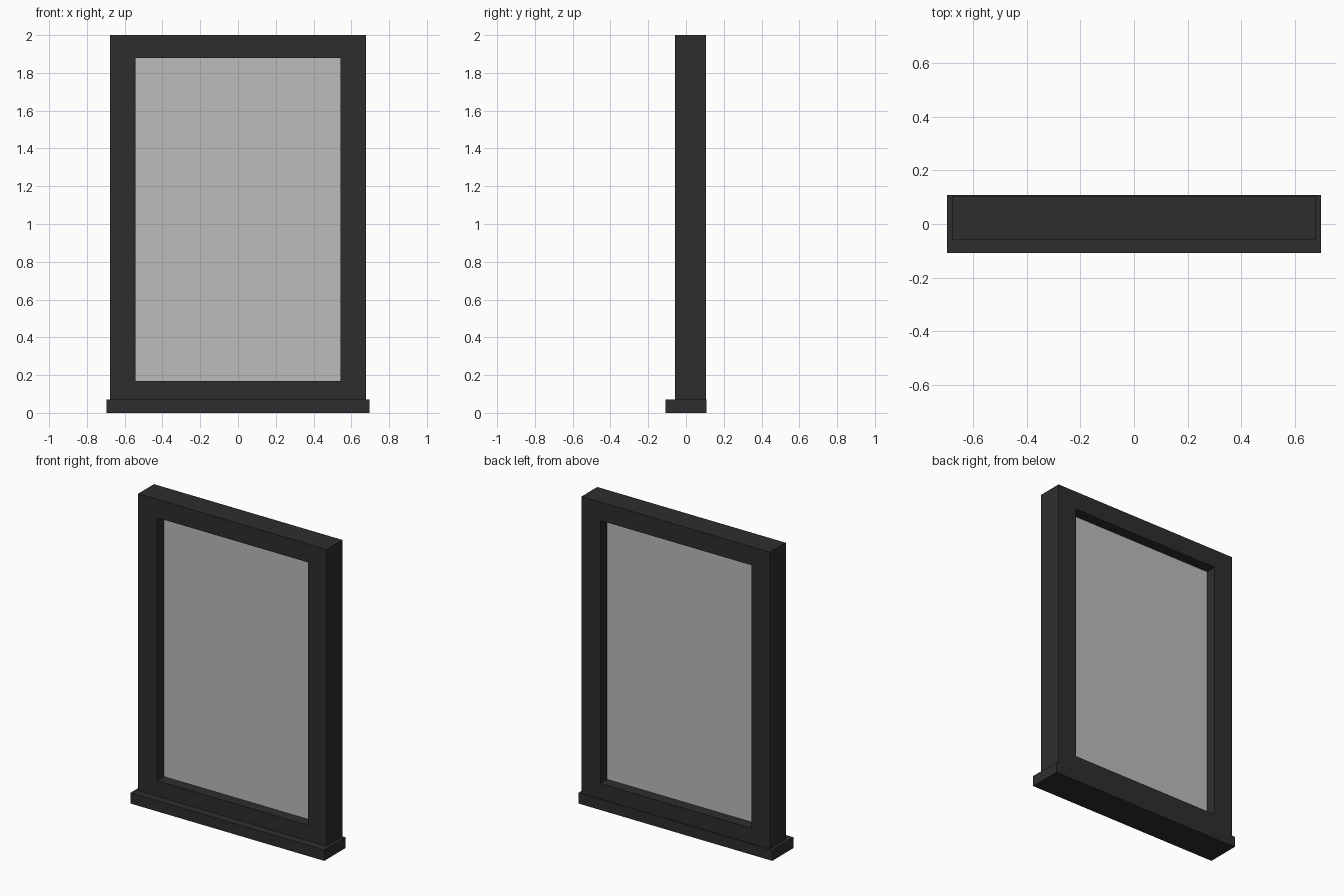
import bpy, bmesh

if "Cube" in bpy.data.objects:
    bpy.data.objects.remove(bpy.data.objects["Cube"])

def material(name, color):
    m = bpy.data.materials.new(name)
    m.diffuse_color = color
    m.use_nodes = True
    m.node_tree.nodes["Principled BSDF"].inputs["Base Color"].default_value = m.diffuse_color
    return m

dark = material("dark_paint", (0.027, 0.027, 0.027, 1))
glass = material("glass", (0.5, 0.5, 0.5, 0.5))

def finish(name, bm, mat):
    bmesh.ops.recalc_face_normals(bm, faces=bm.faces)
    me = bpy.data.meshes.new(name)
    bm.to_mesh(me)
    bm.free()
    me.materials.append(mat)
    ob = bpy.data.objects.new(name, me)
    bpy.context.collection.objects.link(ob)
    return ob

def box(name, lo, hi, mat):
    bm = bmesh.new()
    bmesh.ops.create_cube(bm, size=1)
    for v in bm.verts:
        v.co = [(a + b) / 2 + c * (b - a) for a, b, c in zip(lo, hi, v.co)]
    return finish(name, bm, mat)

def rect_frame(name, outer, inner, y0, y1, mat):
    """Mitred rectangular ring; outer/inner = (half width, bottom, top)."""
    bm = bmesh.new()
    loops = []
    for (w, b, t), y in ((outer, y0), (inner, y0), (inner, y1), (outer, y1)):
        loops.append([bm.verts.new((x, y, z)) for x, z in ((-w, b), (w, b), (w, t), (-w, t))])
    for k in range(4):
        p, q = loops[k], loops[(k + 1) % 4]
        for i in range(4):
            j = (i + 1) % 4
            bm.faces.new((p[i], p[j], q[j], q[i]))
    return finish(name, bm, mat)

# Outer frame
rect_frame("window_frame", (0.678, 0.07, 2.0), (0.543, 0.17, 1.88), -0.057, 0.105, dark)
# Sill, projecting far at the front and slightly at the back and ends
box("window_sill", (-0.697, -0.109, 0), (0.697, 0.109, 0.07), dark)
# Pane set midway in the frame depth
box("glass_pane", (-0.543, 0.014, 0.17), (0.543, 0.034, 1.88), glass)
